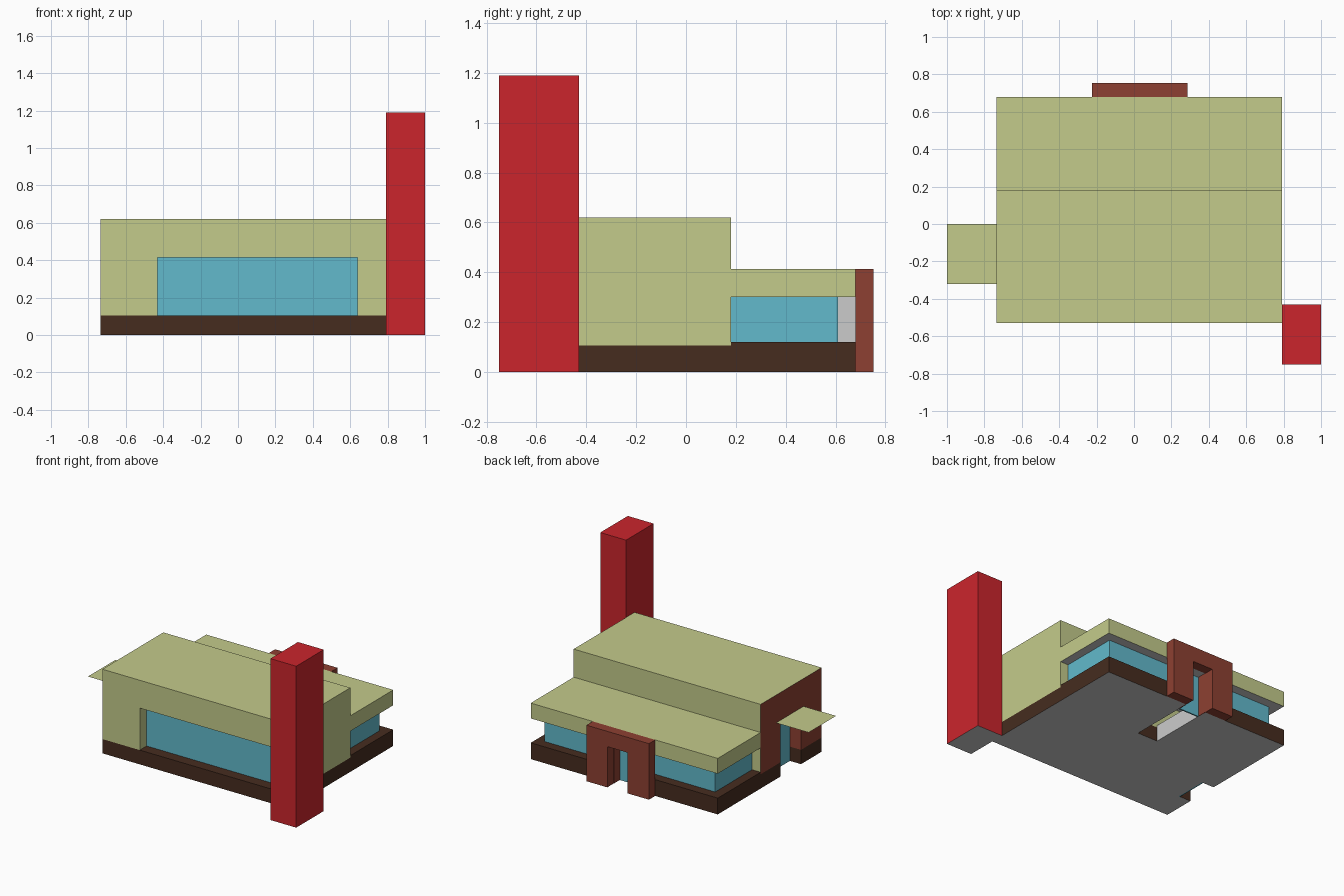
import bpy, bmesh

if "Cube" in bpy.data.objects:
    bpy.data.objects.remove(bpy.data.objects["Cube"])


def material(name, rgb):
    m = bpy.data.materials.new(name)
    lin = [((c / 255 + 0.055) / 1.055) ** 2.4 for c in rgb]
    m.diffuse_color = (*lin, 1)
    m.use_nodes = True
    m.node_tree.nodes["Principled BSDF"].inputs["Base Color"].default_value = m.diffuse_color
    return m


# Slot 0 stays empty (plain grey)
MATS = [None,
        material("stucco", (196, 203, 139)),
        material("chimney_red", (203, 37, 44)),
        material("glass", (98, 186, 204)),
        material("plinth_brown", (70, 44, 31)),
        material("brick", (141, 64, 50))]
GREY, STUCCO, RED, GLASS, PLINTH, BRICK = range(6)
SKIP = -1


def finish(name, bm, mat, paint=None):
    """Colour the faces (paint may override or drop some) and link the object."""
    bmesh.ops.recalc_face_normals(bm, faces=bm.faces)
    drop = []
    for f in bm.faces:
        f.normal_update()
        over = paint(f.normal, f.calc_center_median()) if paint else None
        f.material_index = mat if over in (None, SKIP) else over
        if over == SKIP:
            drop.append(f)
    bmesh.ops.delete(bm, geom=drop, context='FACES')
    me = bpy.data.meshes.new(name)
    bm.to_mesh(me)
    bm.free()
    for m in MATS:
        me.materials.append(m)
    ob = bpy.data.objects.new(name, me)
    bpy.context.collection.objects.link(ob)


def extrude(name, pts, vec, mat, paint=None):
    bm = bmesh.new()
    face = bm.faces.new([bm.verts.new(p) for p in pts])
    new = bmesh.ops.extrude_face_region(bm, geom=[face])["geom"]
    bmesh.ops.translate(bm, vec=vec, verts=[v for v in new if isinstance(v, bmesh.types.BMVert)])
    finish(name, bm, mat, paint)


def prism(name, plan, z0, z1, mat, paint=None):
    extrude(name, [(x, y, z0) for x, y in plan], (0, 0, z1 - z0), mat, paint)


def box(name, x0, x1, y0, y1, z0, z1, mat, paint=None):
    prism(name, [(x0, y0), (x1, y0), (x1, y1), (x0, y1)], z0, z1, mat, paint)


def grey_bottom(n, c):
    return GREY if n.z < -0.5 else None


def brick_left(n, c):
    return BRICK if c.x < -0.63 and abs(n.z) < 0.5 else None


L, R, F, M, B = -0.735, 0.79, -0.53, 0.18, 0.68   # left, right, front, middle, back
SILL, HEAD = 0.105, 0.415

# Main hall: plinth, recessed middle storey and upper band
side_notch = [(L, -0.05), (-0.635, -0.05), (-0.635, -0.29), (L, -0.29)]
front_notch = [(-0.43, F), (-0.43, -0.44), (0.64, -0.44), (0.64, F)]
prism("hall_plinth", [(R, F), (R, M), (L, M)] + side_notch + [(L, F)],
      0, SILL, PLINTH, grey_bottom)
prism("hall_walls", [(R, F), (R, M), (L, M)] + side_notch + [(L, F)] + front_notch,
      SILL, HEAD, STUCCO, brick_left)
box("hall_upper", L, R, F, M, HEAD, 0.62, STUCCO, brick_left)
box("front_window", -0.43, 0.64, -0.45, -0.44, SILL, HEAD, GLASS)
box("side_door", -0.645, -0.635, -0.29, -0.05, 0, HEAD, GLASS)

# Flat sheet canopy over the side door
bm = bmesh.new()
bm.faces.new([bm.verts.new((x, y, HEAD)) for x, y in
              [(-1, -0.32), (L, -0.32), (L, 0), (-1, 0)]])
finish("side_canopy", bm, STUCCO)

# Chimney tower
box("chimney", R, 1.0, -0.75, -0.43, 0, 1.19, RED, grey_bottom)

# Rear wing: split plinth, glass band and overhanging roof
D0, D1 = -0.05, 0.115
for name, x0, x1 in (("wing_plinth_left", L, D0), ("wing_plinth_right", D1, R)):
    box(name, x0, x1, M, B, 0, 0.12, PLINTH,
        lambda n, c: GREY if n.z < -0.5 or D0 - 0.01 < c.x < D1 + 0.01 else None)
box("wing_windows", -0.665, 0.725, M, 0.61, 0.12, 0.3, GLASS,
    lambda n, c: SKIP if abs(n.z) > 0.5 or n.y < -0.5 else None)
box("wing_roof", L, R, M, B, 0.3, 0.413, STUCCO, grey_bottom)
box("rear_door", D0, D1, 0.60, 0.61, 0, 0.12, GLASS)

# Brick entrance portal with short jambs back to the glass
P0, P1 = -0.225, 0.285
arch = [(P0, 0), (P0, 0.413), (P1, 0.413), (P1, 0), (D1, 0), (D1, 0.3), (D0, 0.3), (D0, 0)]
extrude("entrance_portal", [(x, B, z) for x, z in arch], (0, 0.073, 0), BRICK)
for name, x, s in (("jamb_left", D0, -1), ("jamb_right", D1, 1)):
    a, b = sorted((x - s * 0.002, x + s * 0.006))
    box(name, a, b, 0.61, B, 0, 0.3, BRICK,
        lambda n, c, s=s: GREY if n.x * s > 0.5 else None)
